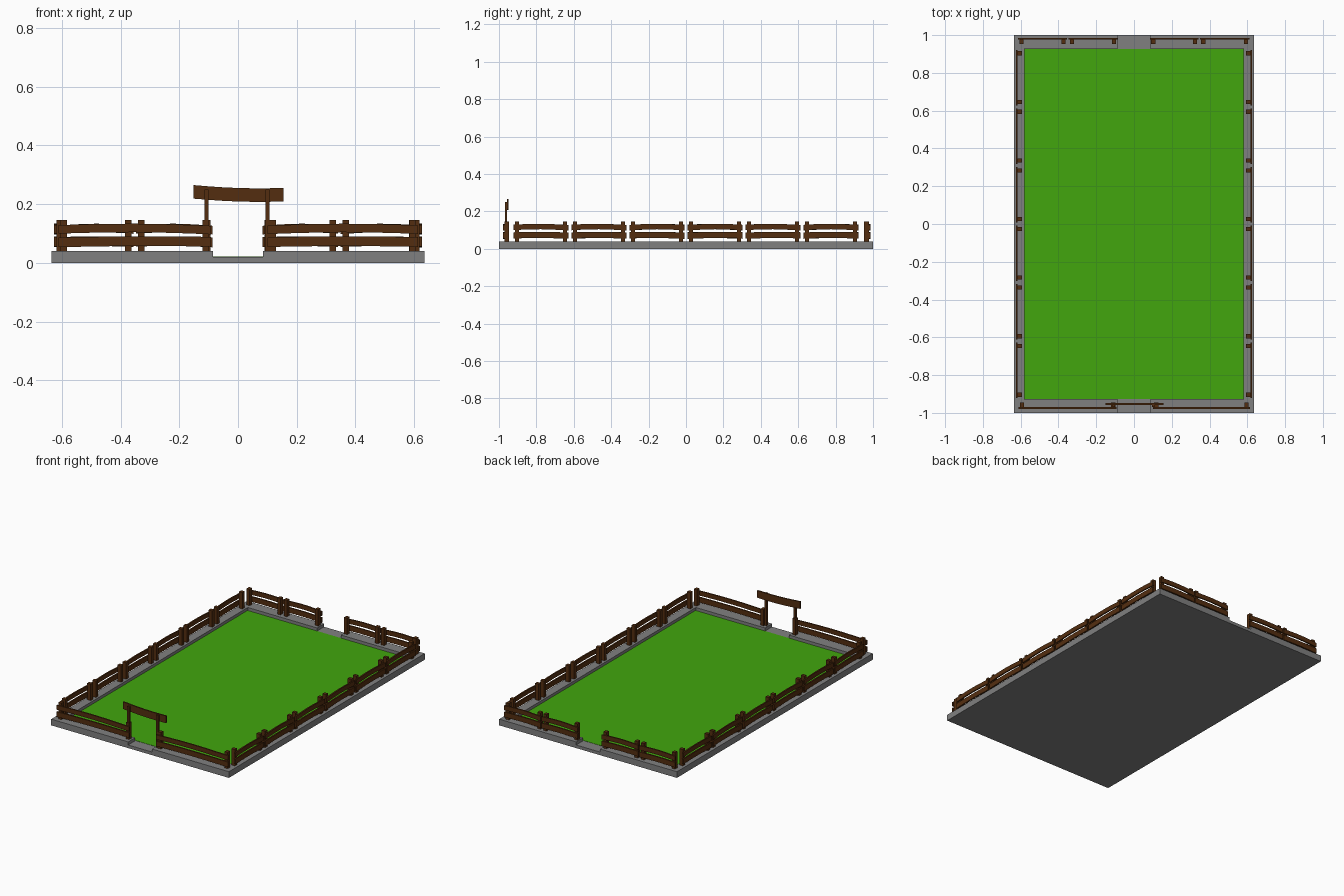
import bpy, bmesh, math, random
from mathutils import Matrix, Vector

if "Cube" in bpy.data.objects:
    bpy.data.objects.remove(bpy.data.objects["Cube"])

random.seed(4)


def material(name, rgb):
    m = bpy.data.materials.new(name)
    m.diffuse_color = (*rgb, 1)
    m.use_nodes = True
    m.node_tree.nodes["Principled BSDF"].inputs["Base Color"].default_value = m.diffuse_color
    return m


STONE = material("grey stone", (0.216, 0.216, 0.216))
GRASS = material("green grass", (0.054, 0.381, 0.004))
WOOD = material("brown wood", (0.088, 0.027, 0.005))


def finish(bm, name, mat, matrix=Matrix()):
    bmesh.ops.recalc_face_normals(bm, faces=bm.faces)
    me = bpy.data.meshes.new(name)
    bm.to_mesh(me)
    bm.free()
    me.materials.append(mat)
    ob = bpy.data.objects.new(name, me)
    ob.matrix_world = matrix
    bpy.context.collection.objects.link(ob)
    return ob


def add_box(bm, lo, hi):
    lo, hi = Vector(lo), Vector(hi)
    m = Matrix.Translation((lo + hi) / 2) @ Matrix.Diagonal((*(hi - lo), 1))
    bmesh.ops.create_cube(bm, size=1, matrix=m)


def box(name, lo, hi, mat):
    bm = bmesh.new()
    add_box(bm, lo, hi)
    return finish(bm, name, mat)


def add_plank(bm, x0, x1, y0, y1, height, centre):
    """Bent plank along x; centre(t) gives its middle height."""
    n, prev = 6, None
    for i in range(n + 1):
        t = i / n
        x, z = x0 + (x1 - x0) * t, centre(t)
        h = height / 2
        ring = [bm.verts.new(p) for p in ((x, y0, z - h), (x, y1, z - h),
                                          (x, y1, z + h), (x, y0, z + h))]
        if prev:
            for k in range(4):
                j = (k + 1) % 4
                bm.faces.new((prev[k], prev[j], ring[j], ring[k]))
        else:
            bm.faces.new(ring)
        prev = ring
    bm.faces.new(prev)


def fence(name, a, b, matrix):
    """Fence section with posts at x = a and b; rails on the outer (-y) side."""
    bm = bmesh.new()
    for x in (a, b):
        add_box(bm, (x - 0.011, 0, 0.04), (x + 0.011, 0.025, 0.146))
    for z, height, bow in ((0.071, 0.033, 0.003), (0.113, 0.029, 0.006)):
        tilt = random.uniform(-0.003, 0.003)
        add_plank(bm, a - 0.018, b + 0.018, -0.008, 0.001, height,
                  lambda t: z + bow * math.sin(math.pi * t) + tilt * (t - 0.5))
    return finish(bm, name, WOOD, matrix)


# Stone slab and grass field
box("base_slab", (-0.635, -1, 0), (0.635, 1, 0.02), STONE)
box("grass_field", (-0.58, -0.926, 0.015), (0.58, 0.926, 0.0215), GRASS)

# Raised stone kerb, one C-shaped half per side, leaving both gateways open
KERB = [(0.085, -1), (0.635, -1), (0.635, 1), (0.085, 1),
        (0.085, 0.928), (0.58, 0.928), (0.58, -0.928), (0.085, -0.928)]
for side, s in (("right", 1), ("left", -1)):
    bm = bmesh.new()
    face = bm.faces.new([bm.verts.new((s * x, y, 0.02)) for x, y in KERB])
    ext = bmesh.ops.extrude_face_region(bm, geom=[face])
    top = [v for v in ext["geom"] if isinstance(v, bmesh.types.BMVert)]
    bmesh.ops.translate(bm, verts=top, vec=(0, 0, 0.02))
    finish(bm, side + "_kerb", STONE)

# Side fences, six sections each
for side, s in (("right", 1), ("left", -1)):
    place = Matrix.Translation((s * 0.618, 0, 0)) @ Matrix.Rotation(s * math.pi / 2, 4, 'Z')
    for i in range(6):
        c = -0.775 + 0.31 * i
        fence(f"{side}_fence_{i + 1}", c - 0.129, c + 0.129, place)

# Front fences, one long section either side of the gate
front = Matrix.Translation((0, -0.971, 0))
fence("front_fence_left", -0.593, -0.11, front)
fence("front_fence_right", 0.118, 0.595, front)

# Back fences, two short sections either side of the opening
back = Matrix.Translation((0, 0.978, 0)) @ Matrix.Rotation(math.pi, 4, 'Z')
for i, (a, b) in enumerate(((-0.593, -0.367), (-0.323, -0.102),
                            (0.105, 0.329), (0.374, 0.595))):
    fence(f"back_fence_{i + 1}", a, b, back)

# Gate posts and sagging header board
for side, x in (("left", -0.107), ("right", 0.101)):
    box(side + "_gate_post", (x - 0.007, -0.969, 0.035), (x + 0.007, -0.956, 0.25), WOOD)
bm = bmesh.new()
add_plank(bm, -0.152, 0.155, -0.957, -0.948, 0.046,
          lambda t: 0.242 - 0.010 * t - 0.005 * math.sin(math.pi * t))
finish(bm, "gate_header_board", WOOD)
